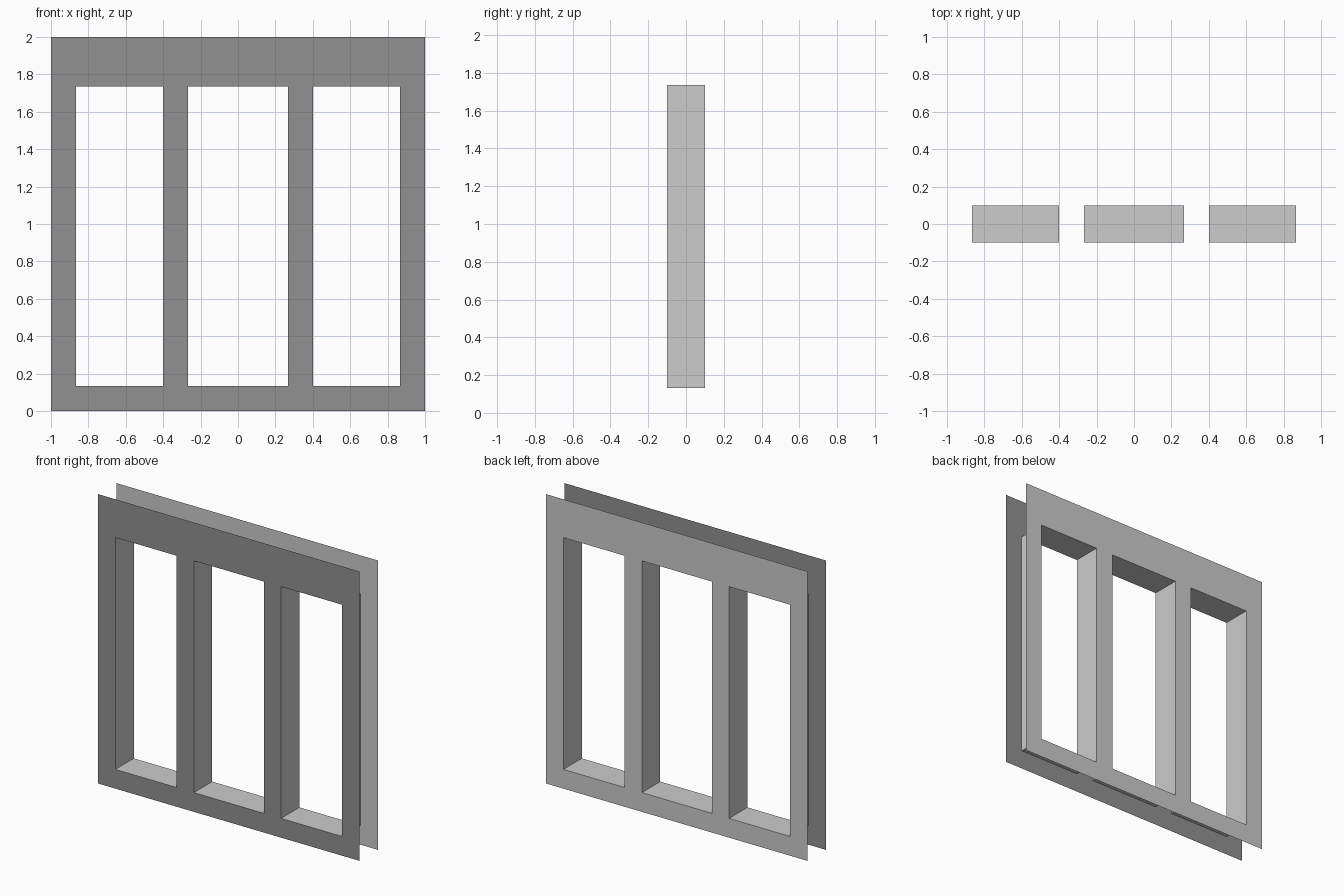
import bpy, bmesh

cube = bpy.data.objects.get("Cube")
if cube:
    bpy.data.objects.remove(cube, do_unlink=True)

DEPTH = 0.1                      # half the distance between the panels
SILL, HEAD = 0.133, 1.735        # bottom and top of the openings
OPENINGS = [(-0.867, -0.4), (-0.267, 0.267), (0.4, 0.867)]


def make_material(name, value):
    mat = bpy.data.materials.new(name)
    colour = (value, value, value, 1)
    mat.use_nodes = True
    mat.diffuse_color = colour
    mat.node_tree.nodes["Principled BSDF"].inputs["Base Color"].default_value = colour
    return mat


def make_object(name, quads, mat):
    bm = bmesh.new()
    for quad in quads:
        bm.faces.new([bm.verts.new(p) for p in quad])
    bmesh.ops.remove_doubles(bm, verts=bm.verts, dist=0.0001)
    mesh = bpy.data.meshes.new(name)
    bm.to_mesh(mesh)
    bm.free()
    mesh.materials.append(mat)
    bpy.context.collection.objects.link(bpy.data.objects.new(name, mesh))


def panel_quads(y):
    """Thin sheet with the openings left out, facing away from the middle."""
    xs = [-1] + [x for pair in OPENINGS for x in pair] + [1]
    zs = [0, SILL, HEAD, 2]
    quads = []
    for i, (x0, x1) in enumerate(zip(xs, xs[1:])):
        for j, (z0, z1) in enumerate(zip(zs, zs[1:])):
            if i % 2 and j == 1:
                continue
            quad = [(x0, y, z0), (x1, y, z0), (x1, y, z1), (x0, y, z1)]
            quads.append(quad if y < 0 else quad[::-1])
    return quads


def lining_quads(x0, x1):
    """Four walls of one opening, facing into it."""
    ring = [(x0, SILL), (x1, SILL), (x1, HEAD), (x0, HEAD)]
    return [[(ax, -DEPTH, az), (bx, -DEPTH, bz), (bx, DEPTH, bz), (ax, DEPTH, az)]
            for (ax, az), (bx, bz) in zip(ring, ring[1:] + ring[:1])]


dark = make_material("dark grey", 0.285)
light = make_material("light grey", 0.604)

# Front and back sheets
make_object("front_panel", panel_quads(-DEPTH), dark)
make_object("back_panel", panel_quads(DEPTH), light)

# Linings joining the sheets through each opening
for side, (x0, x1) in zip(("right", "middle", "left"), OPENINGS):
    make_object(side + "_opening_lining", lining_quads(x0, x1), light)
